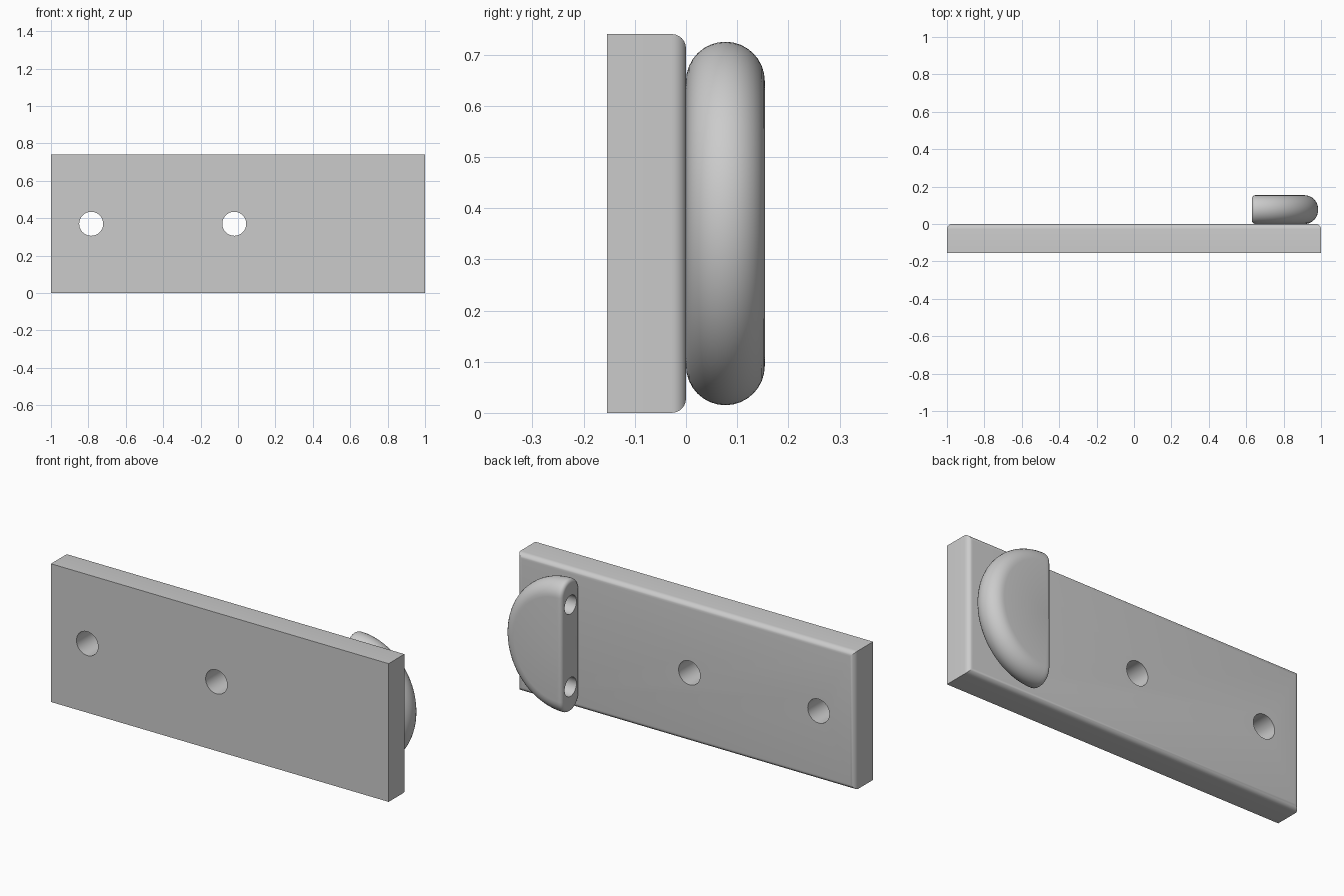
import bpy, bmesh
from math import pi, sin, cos, radians
from mathutils import Vector, Matrix

cube = bpy.data.objects.get("Cube")
if cube:
    bpy.data.objects.remove(cube, do_unlink=True)

GREY = (0.6, 0.6, 0.6, 1)
mat = bpy.data.materials.new("plain grey")
mat.use_nodes = True
mat.diffuse_color = GREY
mat.node_tree.nodes["Principled BSDF"].inputs["Base Color"].default_value = GREY

LENGTH, HEIGHT, THICK = 2.0, 0.74, 0.154
MID = HEIGHT / 2


def make(name, bm):
    bmesh.ops.recalc_face_normals(bm, faces=bm.faces)
    mesh = bpy.data.meshes.new(name)
    bm.to_mesh(mesh)
    bm.free()
    mesh.materials.append(mat)
    obj = bpy.data.objects.new(name, mesh)
    bpy.context.collection.objects.link(obj)
    return obj


def drill(obj, centre, radius, depth, axis):
    """Cut a round hole centred on a point, running along an axis."""
    bm = bmesh.new()
    turn = Vector((0, 0, 1)).rotation_difference(Vector(axis)).to_matrix().to_4x4()
    bmesh.ops.create_cone(bm, cap_ends=True, segments=48, radius1=radius, radius2=radius,
                          depth=depth, matrix=Matrix.Translation(centre) @ turn)
    cutter = make("hole_cutter", bm)
    cutter.hide_render = True
    mod = obj.modifiers.new("hole", "BOOLEAN")
    mod.operation, mod.solver, mod.object = "DIFFERENCE", "EXACT", cutter
    activate(obj)
    bpy.ops.object.modifier_apply(modifier=mod.name)
    bpy.data.objects.remove(cutter, do_unlink=True)


def activate(obj):
    bpy.ops.object.select_all(action="DESELECT")
    obj.select_set(True)
    bpy.context.view_layer.objects.active = obj


def smooth(obj):
    activate(obj)
    bpy.ops.object.shade_smooth_by_angle(angle=radians(30))


# Flat plate with rounded rear edges
bm = bmesh.new()
bmesh.ops.create_cube(bm, size=1, matrix=Matrix.Translation((0, -THICK / 2, MID))
                      @ Matrix.Diagonal((LENGTH, THICK, HEIGHT, 1)))
rear = [e for e in bm.edges if all(v.co.y > -0.01 for v in e.verts)]
bmesh.ops.bevel(bm, geom=rear, offset=0.028, segments=6, profile=0.5, affect="EDGES")
plate = make("plate", bm)
for x in (-0.785, -0.02):
    drill(plate, (x, -THICK / 2, MID), 0.064, THICK * 2, (0, 1, 0))
smooth(plate)

# Half-round handle: a rounded profile spun through half a turn
R = THICK / 2
RADIUS, FLAT_X, FILLET = 0.355, 0.63, 0.02
CORE = RADIUS - R
bm = bmesh.new()
profile = [(0, 0)]
profile += [(CORE + R * cos(a), R + R * sin(a))
            for a in (-pi / 2 + pi * i / 16 for i in range(17))]
profile += [(0, THICK)]
verts = [bm.verts.new((0, y, r)) for r, y in profile]
edges = [bm.edges.new(pair) for pair in zip(verts, verts[1:])]
bmesh.ops.spin(bm, geom=verts + edges, cent=(0, 0, 0), axis=(0, 1, 0),
               angle=pi, steps=64)
bmesh.ops.remove_doubles(bm, verts=bm.verts, dist=1e-5)
for v in bm.verts:
    v.co.x *= (RADIUS - FILLET) / RADIUS

# Small rounded rim leading into the flat end
rim = [e for e in bm.edges if e.is_boundary]
base = {}
STEPS = 5
last = 0.0
scale = 1.0
for i in range(1, STEPS + 1):
    a = pi / 2 * i / STEPS
    new_scale = (R - FILLET * (1 - cos(a))) / R
    out = bmesh.ops.extrude_edge_only(bm, edges=rim)["geom"]
    rim = [g for g in out if isinstance(g, bmesh.types.BMEdge)]
    for v in (g for g in out if isinstance(g, bmesh.types.BMVert)):
        core = Vector((v.co.x, R, max(-CORE, min(CORE, v.co.z))))
        v.co = core + (v.co - core) * (new_scale / scale)
        v.co.x = -FILLET * sin(a)
    rim = [e for e in rim if e.is_boundary]
    scale = new_scale
bmesh.ops.contextual_create(bm, geom=rim)
bmesh.ops.translate(bm, verts=bm.verts, vec=(FLAT_X + FILLET, 0, MID))
handle = make("half_round_handle", bm)

# Two blind holes in the flat end
for side in (-1, 1):
    drill(handle, (FLAT_X, R, MID + side * 0.22), 0.05, 0.3, (1, 0, 0))
smooth(handle)
